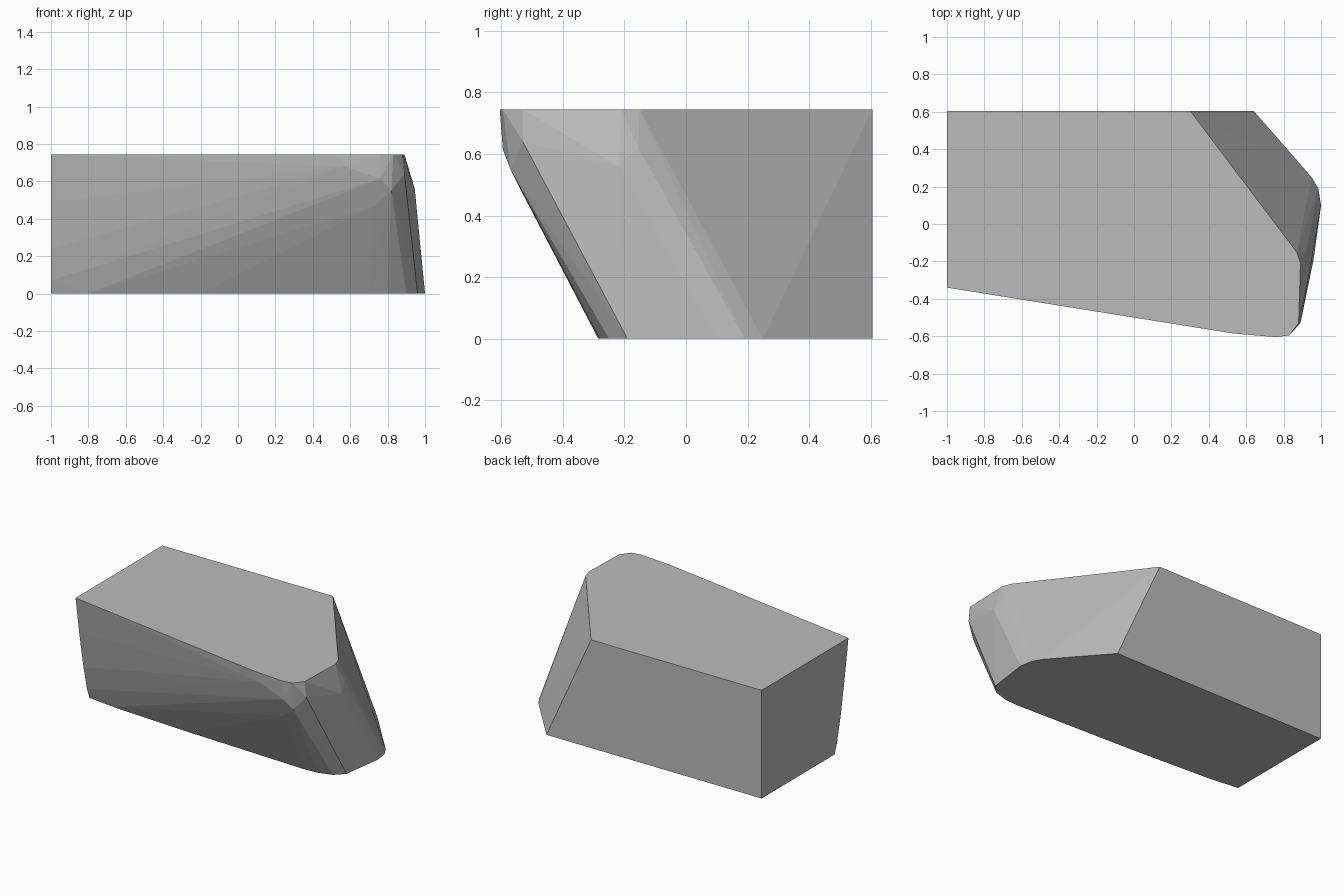
import bpy
import bmesh
import math

# Remove the default cube if it is there
default_cube = bpy.data.objects.get("Cube")
if default_cube:
    bpy.data.objects.remove(default_cube, do_unlink=True)

HEIGHT = 0.745
BACK = 0.605
LEFT_END = -1.0

# Flat upper outline, from the back corner round the nose
top_outline = [
    (LEFT_END, BACK), (0.3, BACK), (0.87, -0.15), (0.89, -0.21),
    (0.88, -0.53), (0.83, -0.595), (0.76, -BACK), (0.53, -0.585),
    (LEFT_END, -0.34),
]

# Flat lower outline, set back at the front and longer at the nose
bottom_outline = [
    (LEFT_END, BACK), (0.64, BACK), (0.95, 0.25), (0.985, 0.19),
    (1.0, 0.1), (0.96, -0.19), (0.9, -0.25), (0.8, -0.28),
    (0.7, -0.285), (-0.2, -0.25), (-0.8, -0.215), (LEFT_END, -0.19),
]

# Worn corner points between the two outlines
nose_points = [
    (0.57, -0.585, 0.68), (0.76, -0.595, 0.615), (0.82, -0.57, 0.55),
    (0.73, -0.53, 0.47), (0.57, -0.465, 0.36), (0.73, -0.39, 0.23),
    (0.82, -0.385, 0.24), (0.73, -0.325, 0.08), (0.89, -0.53, 0.64),
    (0.945, -0.22, 0.56), (0.92, -0.155, 0.62),
]

# Gentle bulge down the front edge of the square end
end_points = [(LEFT_END, -0.3, 0.49), (LEFT_END, -0.255, 0.24),
              (LEFT_END, -0.215, 0.07)]


def make_material(name, value):
    material = bpy.data.materials.new(name)
    material.use_nodes = True
    colour = (value, value, value, 1.0)
    material.diffuse_color = colour
    shader = material.node_tree.nodes.get("Principled BSDF")
    shader.inputs["Base Color"].default_value = colour
    shader.inputs["Roughness"].default_value = 0.8
    return material


def make_hull(name, points, material):
    """Wrap the points in one faceted convex solid."""
    bm = bmesh.new()
    for point in points:
        bm.verts.new(point)
    result = bmesh.ops.convex_hull(bm, input=bm.verts[:])
    inside = {item for key in ("geom_interior", "geom_unused")
              for item in result[key] if isinstance(item, bmesh.types.BMVert)}
    loose = [v for v in bm.verts if v in inside or not v.link_faces]
    bmesh.ops.delete(bm, geom=loose, context="VERTS")
    # Merge the coplanar triangles into clean flat faces
    bmesh.ops.dissolve_limit(bm, angle_limit=math.radians(0.5),
                             verts=bm.verts[:], edges=bm.edges[:])
    bmesh.ops.recalc_face_normals(bm, faces=bm.faces[:])
    mesh = bpy.data.meshes.new(name)
    bm.to_mesh(mesh)
    bm.free()
    mesh.materials.append(material)
    obj = bpy.data.objects.new(name, mesh)
    bpy.context.collection.objects.link(obj)
    return obj


# Cut stone block
stone_grey = make_material("stone grey", 0.5)
top_points = [(x, y, HEIGHT) for x, y in top_outline]
bottom_points = [(x, y, 0.0) for x, y in bottom_outline]
make_hull("stone_block", top_points + bottom_points + nose_points + end_points,
          stone_grey)
